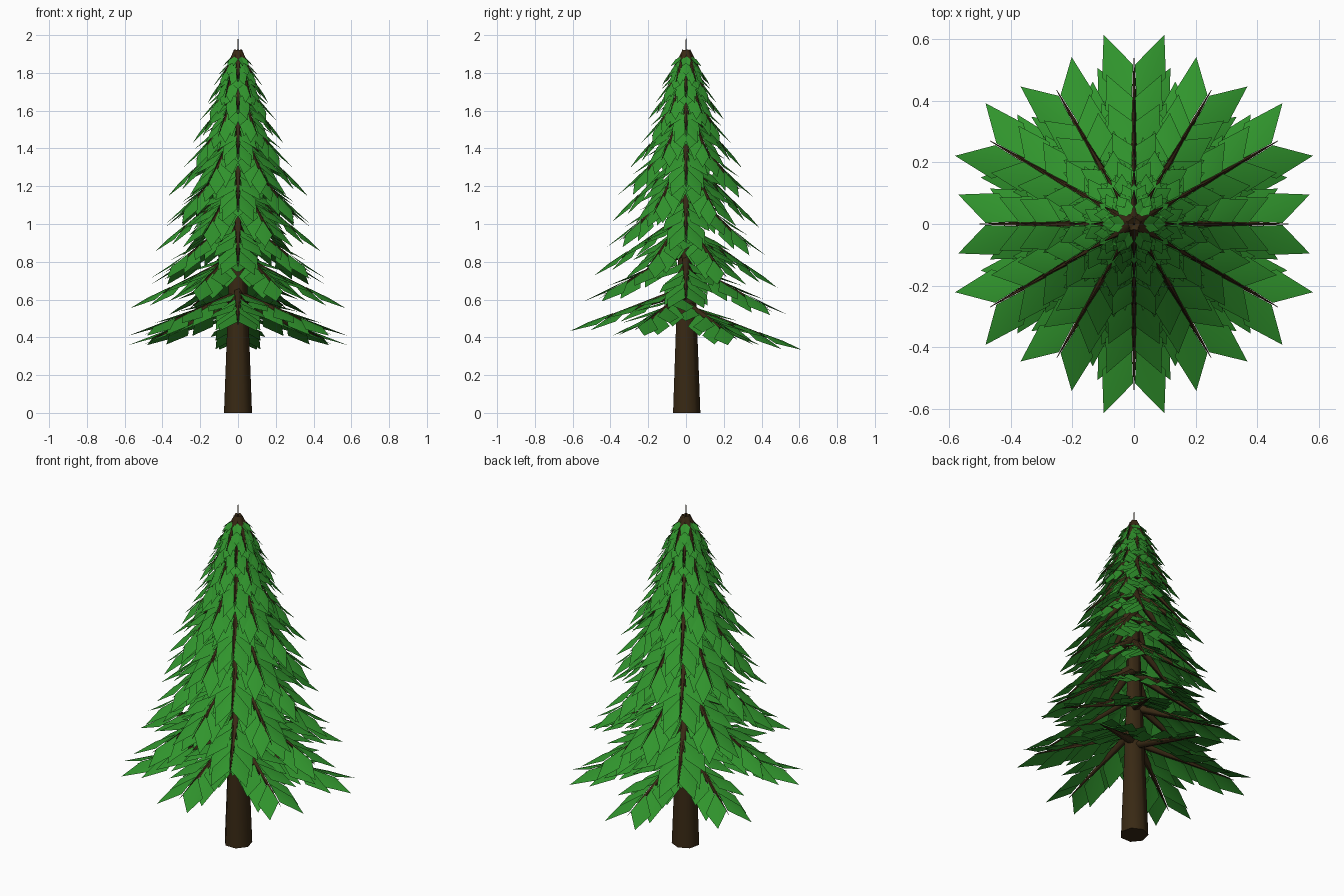
import bpy, bmesh, math
from mathutils import Vector

if "Cube" in bpy.data.objects:
    bpy.data.objects.remove(bpy.data.objects["Cube"])

def material(name, rgb):
    m = bpy.data.materials.new(name)
    m.diffuse_color = (*rgb, 1)
    m.use_nodes = True
    m.node_tree.nodes["Principled BSDF"].inputs["Base Color"].default_value = m.diffuse_color
    return m

BARK = material("bark", (0.04, 0.022, 0.007))
GREEN = material("needles", (0.03, 0.30, 0.026))

def finish(bm, name, mat):
    for face in bm.faces:
        face.smooth = len(face.verts) < 5
    mesh = bpy.data.meshes.new(name)
    bm.to_mesh(mesh)
    bm.free()
    mesh.materials.append(mat)
    ob = bpy.data.objects.new(name, mesh)
    bpy.context.collection.objects.link(ob)
    return ob

def taper(bm, a, b, r1, r2, sides, start=-math.pi / 2):
    """Tapered limb from a to b."""
    d = (b - a).normalized()
    u = d.cross(Vector((0, 1, 0)) if abs(d.y) < 0.9 else Vector((1, 0, 0))).normalized()
    v = d.cross(u)
    rings = []
    for p, r in ((a, r1), (b, r2)):
        ring = []
        for i in range(sides):
            t = start + math.tau * i / sides
            ring.append(bm.verts.new(p + (u * math.cos(t) + v * math.sin(t)) * r))
        rings.append(ring)
    for i in range(sides):
        j = (i + 1) % sides
        bm.faces.new((rings[0][i], rings[0][j], rings[1][j], rings[1][i]))
    bm.faces.new(rings[0][::-1])
    bm.faces.new(rings[1])

def leaf(bm, base, d, w, up, length, half):
    """Pointed kite, lightly folded along its midrib."""
    mid = base + d * length * 0.5
    sag = up * half * 0.15
    b, l, t, r = [bm.verts.new(p) for p in (
        base, mid + w * half - sag, base + d * length, mid - w * half - sag)]
    for tri in ((b, t, l), (b, r, t)):
        face = bm.faces.new(tri)
        if face.normal.dot(up) < 0:
            face.normal_flip()

# trunk: faceted cone running to the tip
bm = bmesh.new()
taper(bm, Vector((0, 0, 0)), Vector((0, 0, 1.99)), 0.076, 0.001, 7)
finish(bm, "trunk", BARK)

# whorls of six drooping branches: base height, tip height, reach
TIERS = [(0.60, 0.39, 0.645), (0.82, 0.56, 0.60), (1.01, 0.70, 0.51),
         (1.20, 0.86, 0.46), (1.36, 1.00, 0.41), (1.50, 1.15, 0.39),
         (1.62, 1.30, 0.31), (1.72, 1.43, 0.25), (1.80, 1.55, 0.21),
         (1.87, 1.64, 0.165), (1.91, 1.73, 0.13)]

# position along branch, yaw in degrees, length, half width, droop
PAIRS = [(0.12, 36, 0.40, 0.09, 0.02), (0.24, 26, 0.40, 0.09, 0.22),
         (0.36, 32, 0.40, 0.09, 0.05), (0.48, 25, 0.41, 0.09, 0.18),
         (0.62, 20, 0.41, 0.085, 0.06)]

twigs, needles = bmesh.new(), bmesh.new()
for k, (z0, z1, reach) in enumerate(TIERS):
    for j in range(6):
        a = math.radians(60 * j + (30 if k % 2 == 0 else 0))
        out = Vector((math.cos(a), math.sin(a), 0))
        side = Vector((-math.sin(a), math.cos(a), 0))
        shift = -0.05 * math.sin(a) * max(0, 1 - k / 6)
        root = Vector((0, 0, z0 + shift))
        tip = out * reach * 0.95 + Vector((0, 0, z1 + shift))
        f = (tip - root).normalized()
        up = f.cross(side)
        L = (tip - root).length
        taper(twigs, root, root.lerp(tip, 0.88), 0.026, 0.001, 5)
        for t, yaw, ln, half, droop in PAIRS:
            c, s = math.cos(math.radians(yaw)), math.sin(math.radians(yaw))
            for sg in (-1, 1):
                d = (f * c + side * sg * s - up * droop).normalized()
                w = (-f * s + side * sg * c - up * 0.25).normalized()
                base = root + f * L * t + side * sg * 0.008 + up * 0.01
                leaf(needles, base, d, w, up, L * ln, L * half)
finish(twigs, "branches", BARK)
finish(needles, "foliage", GREEN)
